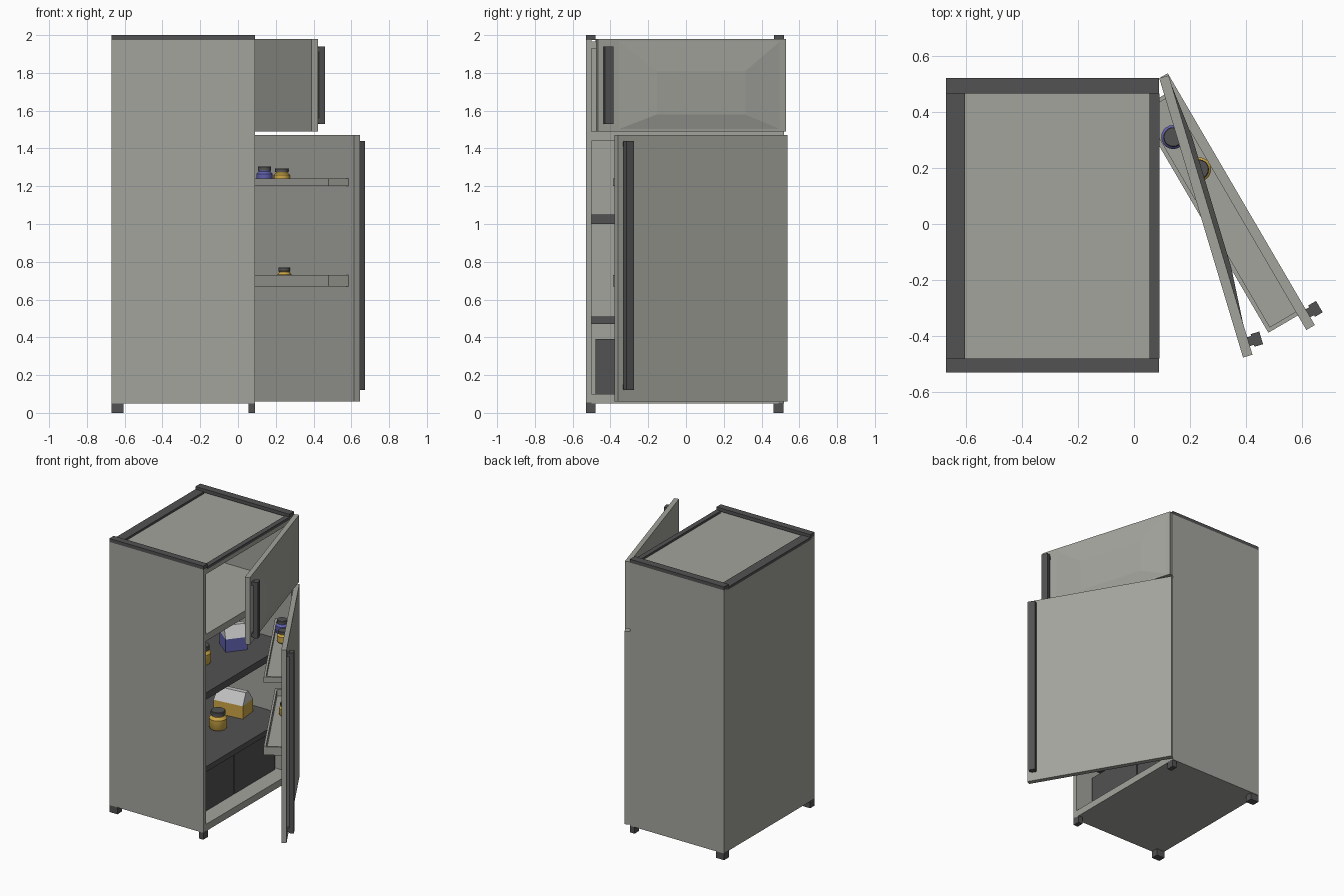
import bpy, bmesh, math
from mathutils import Matrix, Vector

if "Cube" in bpy.data.objects:
    bpy.data.objects.remove(bpy.data.objects["Cube"])


def material(name, r, g, b):
    m = bpy.data.materials.new(name)
    m.diffuse_color = (r, g, b, 1)
    m.use_nodes = True
    m.node_tree.nodes["Principled BSDF"].inputs["Base Color"].default_value = m.diffuse_color
    return m


LIGHT = material("light_grey", 0.37, 0.37, 0.34)
DARK = material("dark_grey", 0.085, 0.085, 0.085)
BLUE = material("blue", 0.12, 0.12, 0.42)
YELLOW = material("yellow", 0.60, 0.38, 0.06)
PALE = material("pale_grey", 0.55, 0.55, 0.55)
WORLD = Matrix.Identity(4)


def finish(name, bm, mats, frame=WORLD):
    bmesh.ops.recalc_face_normals(bm, faces=bm.faces)
    me = bpy.data.meshes.new(name)
    bm.to_mesh(me)
    bm.free()
    for m in mats:
        me.materials.append(m)
    ob = bpy.data.objects.new(name, me)
    ob.matrix_world = frame
    bpy.context.collection.objects.link(ob)
    return ob


def add_box(bm, lo, hi):
    lo, hi = Vector(lo), Vector(hi)
    mat = Matrix.Translation((lo + hi) / 2) @ Matrix.Diagonal((*(hi - lo), 1))
    bmesh.ops.create_cube(bm, size=1, matrix=mat)


def boxes(name, mat, parts, frame=WORLD):
    bm = bmesh.new()
    for lo, hi in parts:
        add_box(bm, lo, hi)
    return finish(name, bm, [mat], frame)


def jar(name, mat, pos, r, h):
    """Lathed jar with a shoulder and a dark lid."""
    profile = [(0, 0), (0.88, 0), (1, 0.08), (1, 0.58), (0.72, 0.72), (0.72, 0.76),
               (0.82, 0.78), (0.82, 0.97), (0.76, 1), (0, 1)]
    bm = bmesh.new()
    verts = [bm.verts.new((a * r, 0, b * h)) for a, b in profile]
    edges = [bm.edges.new(p) for p in zip(verts, verts[1:])]
    bmesh.ops.spin(bm, geom=verts + edges, axis=(0, 0, 1), cent=(0, 0, 0),
                   steps=20, angle=math.tau)
    bmesh.ops.remove_doubles(bm, verts=bm.verts, dist=1e-5)
    for f in bm.faces:
        f.smooth = True
        f.material_index = int(f.calc_center_median().z > 0.75 * h)
    ob = finish(name, bm, [mat, DARK], Matrix.Translation(pos))
    ob.data.set_sharp_from_angle(angle=math.radians(35))


def carton(name, mat, pos, size, angle):
    """Coloured box with a pale gabled top."""
    sx, sy, sz = size
    bm = bmesh.new()
    add_box(bm, (-sx / 2, -sy / 2, 0), (sx / 2, sy / 2, sz * 0.55))
    top = max(bm.faces, key=lambda f: f.calc_center_median().z)
    new = bmesh.ops.extrude_face_region(bm, geom=[top])["geom"]
    bmesh.ops.delete(bm, geom=[top], context="FACES_ONLY")
    for v in new:
        if isinstance(v, bmesh.types.BMVert):
            v.co = (v.co.x * 0.95, v.co.y * 0.25, sz)
    bm.faces.ensure_lookup_table()
    for f in bm.faces:
        f.material_index = int(f.calc_center_median().z > sz * 0.6 and abs(f.normal.x) < 0.8)
    finish(name, bm, [mat, PALE], Matrix.Translation(pos) @ Matrix.Rotation(angle, 4, "Z"))


# Cabinet shell, open towards +x
X0, X1, Y0, Y1 = -0.67, 0.09, -0.53, 0.52
boxes("cabinet_sides", LIGHT, [((X0, Y0, 0.05), (X1, Y0 + 0.03, 1.975)),
                               ((X0, Y1 - 0.03, 0.05), (X1, Y1, 1.975))])
IY0, IY1 = Y0 + 0.03, Y1 - 0.03
boxes("cabinet_back", LIGHT, [((X0, IY0, 0.05), (-0.63, IY1, 1.965))])
boxes("cabinet_floor", LIGHT, [((-0.63, IY0, 0.05), (X1, IY1, 0.10))])
boxes("compartment_divider", LIGHT, [((-0.63, IY0, 1.44), (X1, IY1, 1.49))])
boxes("cabinet_top", LIGHT, [((-0.63, IY0, 1.93), (X1, IY1, 1.965))])

# Dark frame around the top, and feet under its corners
boxes("top_frame", DARK, [((X0, Y0, 1.975), (X1, Y0 + 0.05, 2.0)),
                          ((X0, Y1 - 0.055, 1.975), (X1, Y1, 2.0)),
                          ((X0, Y0 + 0.05, 1.96), (-0.602, Y1 - 0.055, 1.98)),
                          ((0.055, Y0 + 0.05, 1.96), (X1 + 0.001, Y1 - 0.055, 1.98))])
for i, (xa, xb) in enumerate([(X0, -0.605), (0.055, X1)]):
    for j, (ya, yb) in enumerate([(Y0, -0.478), (0.462, 0.516)]):
        boxes(f"foot_{i}{j}", DARK, [((xa, ya, 0), (xb, yb, 0.055))])

# Inner shelves and drawers
boxes("upper_shelf", DARK, [((-0.63, IY0, 1.00), (0.075, IY1, 1.05))])
boxes("lower_shelf", DARK, [((-0.63, IY0, 0.47), (0.075, IY1, 0.51))])
for i, (ya, yb) in enumerate([(-0.48, -0.008), (0.0, 0.47)]):
    boxes(f"drawer_{i}", DARK, [((-0.60, ya, 0.10), (-0.03, yb, 0.39))])


# Doors: local x runs from the hinge, local y points outwards
def door(name, angle, z0, z1, h0, h1):
    frame = Matrix.Translation((X1, Y1, 0)) @ Matrix.Rotation(math.radians(angle), 4, "Z")
    boxes(name, LIGHT, [((0, 0, z0), (1.04, 0.035, z1))], frame)
    boxes(name + "_handle", DARK, [((0.968, 0.05, h0), (1.015, 0.082, h1)),
                                   ((0.975, 0.03, h0 + 0.005), (1.008, 0.052, h0 + 0.03)),
                                   ((0.975, 0.03, h1 - 0.03), (1.008, 0.052, h1 - 0.005))], frame)
    return frame


lower = door("lower_door", -59.7, 0.06, 1.47, 0.12, 1.44)
upper = door("freezer_door", -73.3, 1.49, 1.98, 1.53, 1.94)

# Shallow raised panel on the freezer door
bm = bmesh.new()
add_box(bm, (0.03, 0.03, 1.50), (0.93, 0.052, 1.97))
for v in bm.verts:
    if v.co.y > 0.04:
        v.co.x = 0.23 if v.co.x < 0.5 else 0.72
        v.co.z = 1.58 if v.co.z < 1.7 else 1.81
    else:
        v.co.y = 0.0345
finish("freezer_door_panel", bm, [LIGHT], upper)

# Rimmed trays on the inside of the lower door
for name, z0, z1 in [("upper_tray", 1.20, 1.24), ("lower_tray", 0.67, 0.73)]:
    a, b, d, t = 0.06, 0.98, -0.122, 0.015
    boxes(name, LIGHT, [((a, d, z0), (b, 0, z0 + 0.01)),
                        ((a, d, z0), (b, d + t, z1)),
                        ((a, d + t, z0), (a + t, 0, z1)),
                        ((b - t, d + t, z0), (b, 0, z1))], lower)

# Food jars and cartons
jar("blue_door_jar", BLUE, (0.14, 0.31, 1.21), 0.043, 0.095)
jar("yellow_door_jar", YELLOW, (0.232, 0.195, 1.21), 0.043, 0.085)
jar("yellow_low_door_jar", YELLOW, (0.245, 0.19, 0.68), 0.037, 0.09)
jar("yellow_shelf_jar", YELLOW, (-0.21, 0.07, 0.51), 0.06, 0.13)
jar("yellow_top_shelf_jar", YELLOW, (-0.22, -0.10, 1.05), 0.06, 0.13)
carton("yellow_carton", YELLOW, (-0.27, 0.33, 0.51), (0.22, 0.14, 0.17), 0.12)
carton("blue_carton", BLUE, (-0.19, 0.22, 1.05), (0.15, 0.14, 0.17), 0.9)
